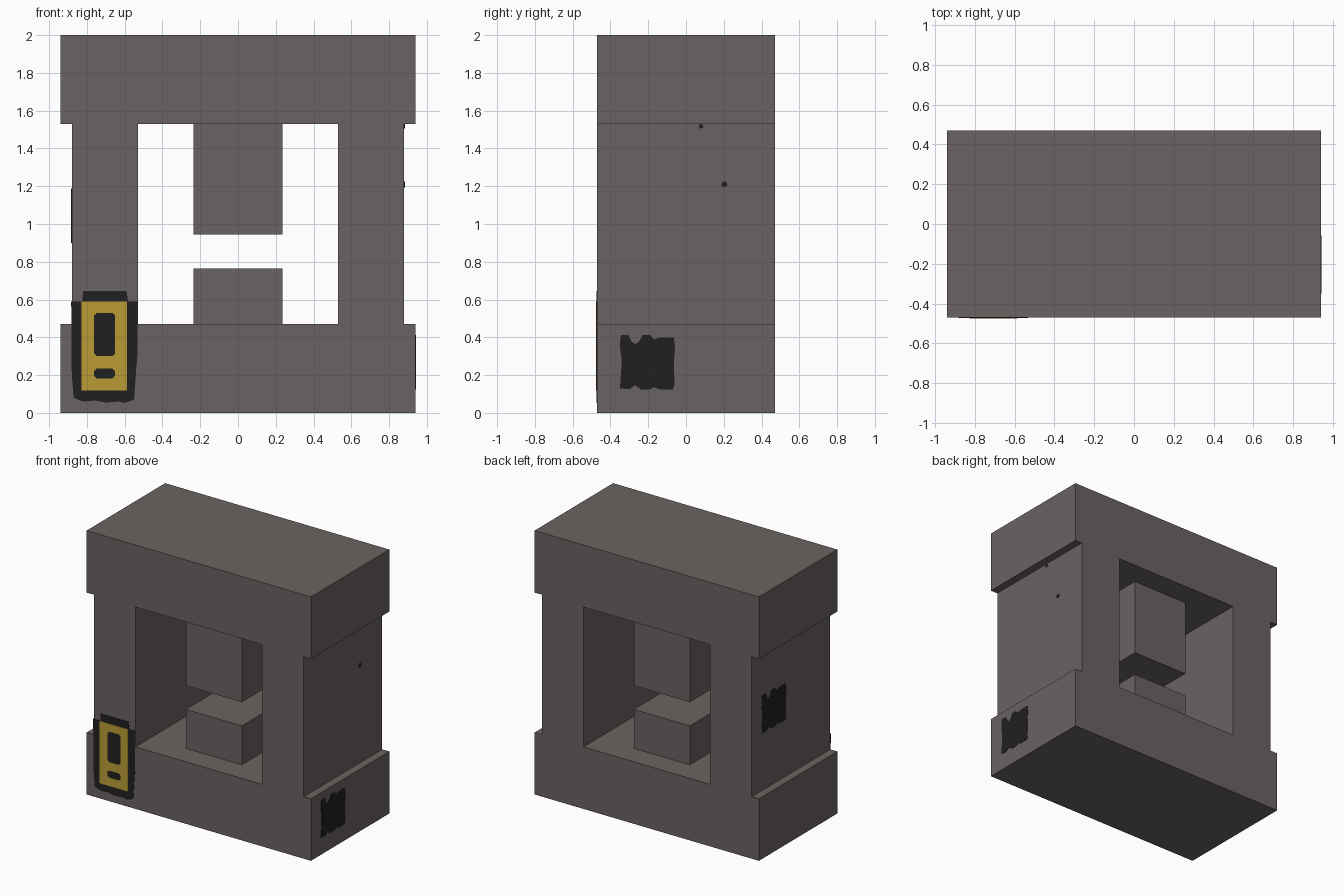
import bpy, bmesh
from math import radians, pi, cos, sin
from mathutils import Matrix

cube = bpy.data.objects.get("Cube")
if cube:
    bpy.data.objects.remove(cube, do_unlink=True)


def material(name, rgb):
    m = bpy.data.materials.new(name)
    m.use_nodes = True
    m.diffuse_color = (*rgb, 1)
    m.node_tree.nodes["Principled BSDF"].inputs["Base Color"].default_value = (*rgb, 1)
    return m


STONE = material("warm grey stone", (0.147, 0.123, 0.122))
BLACK = material("soot black", (0.0145, 0.0145, 0.0145))
YELLOW = material("sign yellow", (0.50, 0.33, 0.035))


def extruded(name, loops, mat, start, end, turn=0):
    """Fill outlines (first outer, rest holes) and extrude them outward.
    turn 0 faces the front, 90 faces +x, -90 faces -x."""
    bm = bmesh.new()
    for loop in loops:
        vs = [bm.verts.new((u, v, start)) for u, v in loop]
        for a, b in zip(vs, vs[1:] + vs[:1]):
            bm.edges.new((a, b))
    bmesh.ops.triangle_fill(bm, edges=bm.edges[:], use_beauty=True)
    ext = bmesh.ops.extrude_face_region(bm, geom=bm.faces[:], use_keep_orig=True)
    moved = [g for g in ext["geom"] if isinstance(g, bmesh.types.BMVert)]
    bmesh.ops.translate(bm, verts=moved, vec=(0, 0, end - start))
    bmesh.ops.recalc_face_normals(bm, faces=bm.faces[:])
    bmesh.ops.dissolve_limit(bm, angle_limit=radians(1), verts=bm.verts[:], edges=bm.edges[:])
    bm.transform(Matrix.Rotation(radians(turn), 4, 'Z') @ Matrix.Rotation(pi / 2, 4, 'X'))
    mesh = bpy.data.meshes.new(name)
    bm.to_mesh(mesh)
    bm.free()
    mesh.materials.append(mat)
    ob = bpy.data.objects.new(name, mesh)
    bpy.context.collection.objects.link(ob)
    return ob


def rect(x0, x1, z0, z1, cut=0):
    """Rectangle outline, optionally with cut corners."""
    if not cut:
        return [(x0, z0), (x1, z0), (x1, z1), (x0, z1)]
    c = cut
    return [(x0 + c, z0), (x1 - c, z0), (x1, z0 + c), (x1, z1 - c),
            (x1 - c, z1), (x0 + c, z1), (x0, z1 - c), (x0, z0 + c)]


# Stone frame: wide top and bottom beams, narrower legs, square opening
BEAM, LEG, DEPTH = 0.94, 0.88, 0.47
LOW, HIGH = 0.47, 1.53
half = [(BEAM, 0), (BEAM, LOW), (LEG, LOW), (LEG, HIGH), (BEAM, HIGH), (BEAM, 2)]
outer = half + [(-x, z) for x, z in reversed(half)]
extruded("stone_frame", [outer, rect(-0.53, 0.53, LOW, HIGH)], STONE, -DEPTH, DEPTH)

# Blocks inside the opening
extruded("hanging_block", [rect(-0.235, 0.235, 0.945, HIGH)], STONE, -0.29, 0.29)
extruded("standing_block", [rect(-0.235, 0.235, LOW, 0.765)], STONE, -0.29, 0.29)

# Front sign: ragged black backing and yellow plate with two slots
backing = [(-0.87, 0.08), (-0.82, 0.06), (-0.76, 0.065), (-0.70, 0.055), (-0.63, 0.06),
           (-0.60, 0.053), (-0.55, 0.07), (-0.54, 0.22), (-0.533, 0.3), (-0.533, 0.59),
           (-0.582, 0.59), (-0.59, 0.645), (-0.82, 0.645), (-0.825, 0.59),
           (-0.883, 0.59), (-0.88, 0.2)]
extruded("sign_backing", [backing], BLACK, DEPTH, DEPTH + 0.003)
extruded("sign_plate", [rect(-0.828, -0.587, 0.118, 0.59),
                        rect(-0.762, -0.65, 0.30, 0.53, 0.015),
                        rect(-0.762, -0.65, 0.182, 0.235, 0.015)],
         YELLOW, DEPTH + 0.003, DEPTH + 0.006)

# Scalloped black patch, one on each side
patch = [(-0.35, 0.13), (-0.30, 0.125), (-0.27, 0.147), (-0.24, 0.125), (-0.19, 0.125),
         (-0.17, 0.135), (-0.14, 0.125), (-0.07, 0.125), (-0.06, 0.15), (-0.065, 0.25),
         (-0.058, 0.35), (-0.065, 0.4), (-0.13, 0.4), (-0.17, 0.39), (-0.19, 0.413),
         (-0.23, 0.413), (-0.25, 0.375), (-0.27, 0.365), (-0.29, 0.38), (-0.305, 0.413),
         (-0.345, 0.413), (-0.35, 0.36), (-0.34, 0.27)]
extruded("left_patch", [patch], BLACK, BEAM, BEAM + 0.003, 90)
extruded("right_patch", [[(u, v + 0.775) for u, v in patch]], BLACK, LEG, LEG + 0.003, -90)

# Small specks on the left leg
for i, (y, z, r) in enumerate([(0.08, 1.517, 0.012), (0.203, 1.21, 0.016)]):
    dot = [(y + r * cos(k * pi / 4), z + r * sin(k * pi / 4)) for k in range(8)]
    extruded(f"speck_{i + 1}", [dot], BLACK, LEG, LEG + 0.003, 90)
